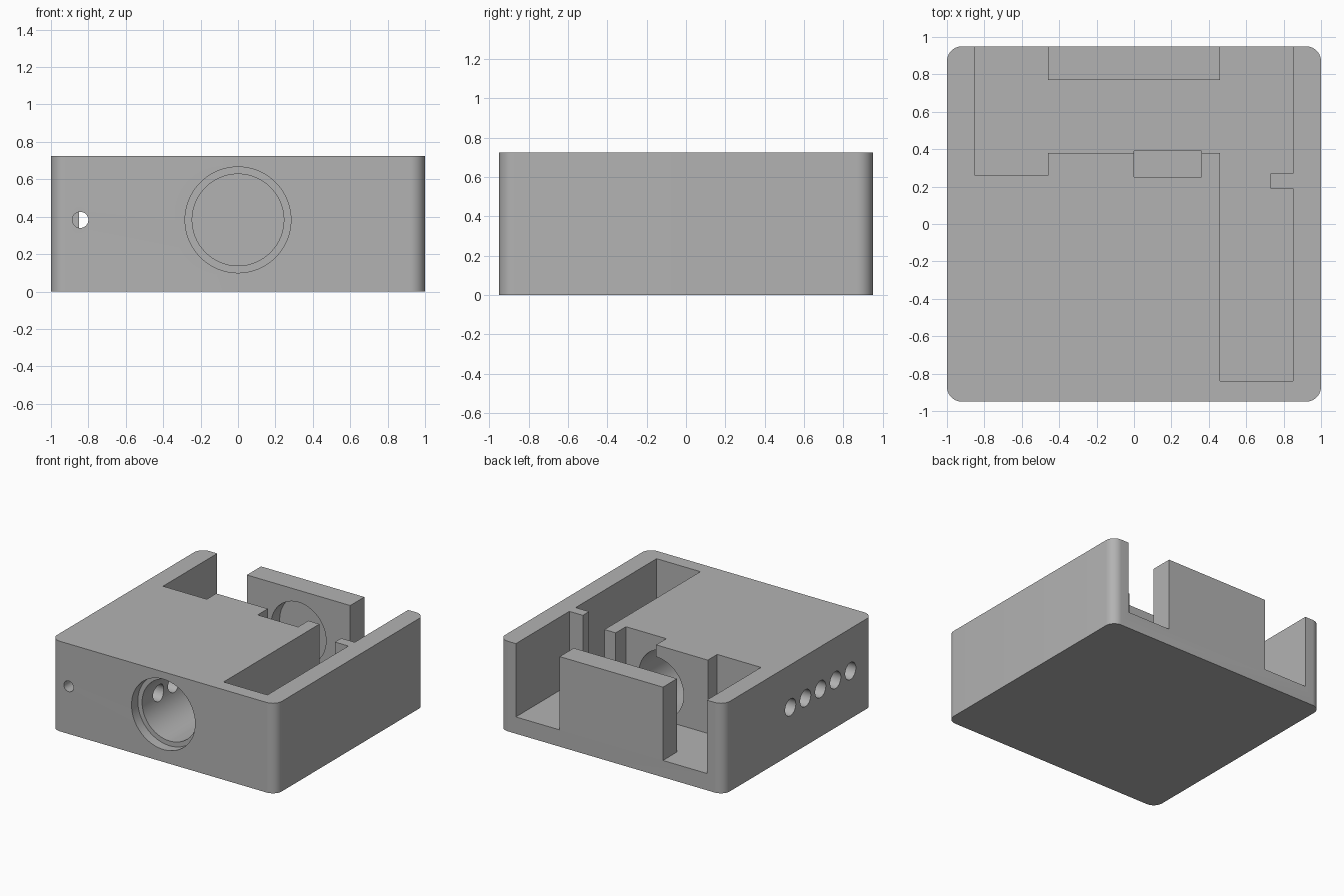
import bpy, bmesh, math
from mathutils import Matrix, Vector

default = bpy.data.objects.get("Cube")
if default:
    bpy.data.objects.remove(default, do_unlink=True)

HEIGHT = 0.725
FLOOR = 0.135
AXIS_Z = 0.383      # shared height of every drilled hole


def link(name, bm):
    bmesh.ops.recalc_face_normals(bm, faces=bm.faces)
    mesh = bpy.data.meshes.new(name)
    bm.to_mesh(mesh)
    bm.free()
    obj = bpy.data.objects.new(name, mesh)
    bpy.context.collection.objects.link(obj)
    return obj


def prism(name, outline, z0, z1):
    """Extrude a plan outline between two heights."""
    bm = bmesh.new()
    face = bm.faces.new([bm.verts.new((x, y, z0)) for x, y in outline])
    top = bmesh.ops.extrude_face_region(bm, geom=[face])["geom"]
    verts = [v for v in top if isinstance(v, bmesh.types.BMVert)]
    bmesh.ops.translate(bm, verts=verts, vec=(0, 0, z1 - z0))
    return link(name, bm)


def drill(name, start, end, radius, segments=48):
    """Cylinder between two points."""
    a, b = Vector(start), Vector(end)
    turn = (b - a).to_track_quat('Z', 'Y').to_matrix().to_4x4()
    bm = bmesh.new()
    bmesh.ops.create_cone(bm, cap_ends=True, segments=segments, radius1=radius,
                          radius2=radius, depth=(b - a).length,
                          matrix=Matrix.Translation((a + b) / 2) @ turn)
    return link(name, bm)


# Block with rounded vertical corners
def rounded_outline(hx, hy, r, steps=10):
    points = []
    for i, (sx, sy) in enumerate([(1, 1), (-1, 1), (-1, -1), (1, -1)]):
        for k in range(steps + 1):
            t = (i + k / steps) * math.pi / 2
            points.append((sx * (hx - r) + r * math.cos(t),
                           sy * (hy - r) + r * math.sin(t)))
    return points


body = prism("lock_housing", rounded_outline(1, 0.95, 0.08), 0, HEIGHT)

# Open channel around the rear tab, with the long side slot and its fin
channel = [(-.85, 1.1), (-.85, .26), (-.46, .26), (-.46, .38), (.46, .38),
           (.46, -.84), (.85, -.84), (.85, .19), (.73, .19), (.73, .27),
           (.85, .27), (.85, 1.1), (.46, 1.1), (.46, .77), (-.46, .77),
           (-.46, 1.1)]
cutters = [prism("channel_cutter", channel, FLOOR, 1)]

# Notch in the inner wall, slightly deeper than the channel
notch = [(0, .25), (.36, .25), (.36, .39), (0, .39)]
cutters.append(prism("notch_cutter", notch, 0.1, 1.1))

# Main bore, ending blind in the rear tab, and its front counterbore
cutters.append(drill("bore_cutter", (0, -1.2, AXIS_Z), (0, .88, AXIS_Z), .245, 96))
cutters.append(drill("counterbore_cutter", (0, -1.1, AXIS_Z), (0, -.87, AXIS_Z), .283, 96))

# Small front hole
cutters.append(drill("front_hole_cutter", (-.843, -1.1, AXIS_Z), (-.843, .3, AXIS_Z), .043, 32))

# Row of side holes reaching the bore
for i in range(5):
    y = 0.1 - 0.191 * i
    cutters.append(drill("side_hole_cutter", (-1.1, y, AXIS_Z), (-.1, y, AXIS_Z), .068))

for cutter in cutters:
    cutter.hide_render = True
    mod = body.modifiers.new(cutter.name, 'BOOLEAN')
    mod.operation = 'DIFFERENCE'
    mod.solver = 'EXACT'
    mod.object = cutter

# Bake the cuts and drop the cutters
bpy.context.view_layer.update()
graph = bpy.context.evaluated_depsgraph_get()
cut_mesh = bpy.data.meshes.new_from_object(body.evaluated_get(graph))
body.modifiers.clear()
body.data = cut_mesh
for cutter in cutters:
    bpy.data.objects.remove(cutter, do_unlink=True)

# Plain grey finish
grey = bpy.data.materials.new("plain_grey")
grey.use_nodes = True
colour = (0.45, 0.45, 0.45, 1)
grey.diffuse_color = colour
grey.node_tree.nodes["Principled BSDF"].inputs["Base Color"].default_value = colour
body.data.materials.clear()
body.data.materials.append(grey)

bpy.ops.object.select_all(action='DESELECT')
body.select_set(True)
bpy.context.view_layer.objects.active = body
bpy.ops.object.shade_smooth_by_angle(angle=math.radians(30))
